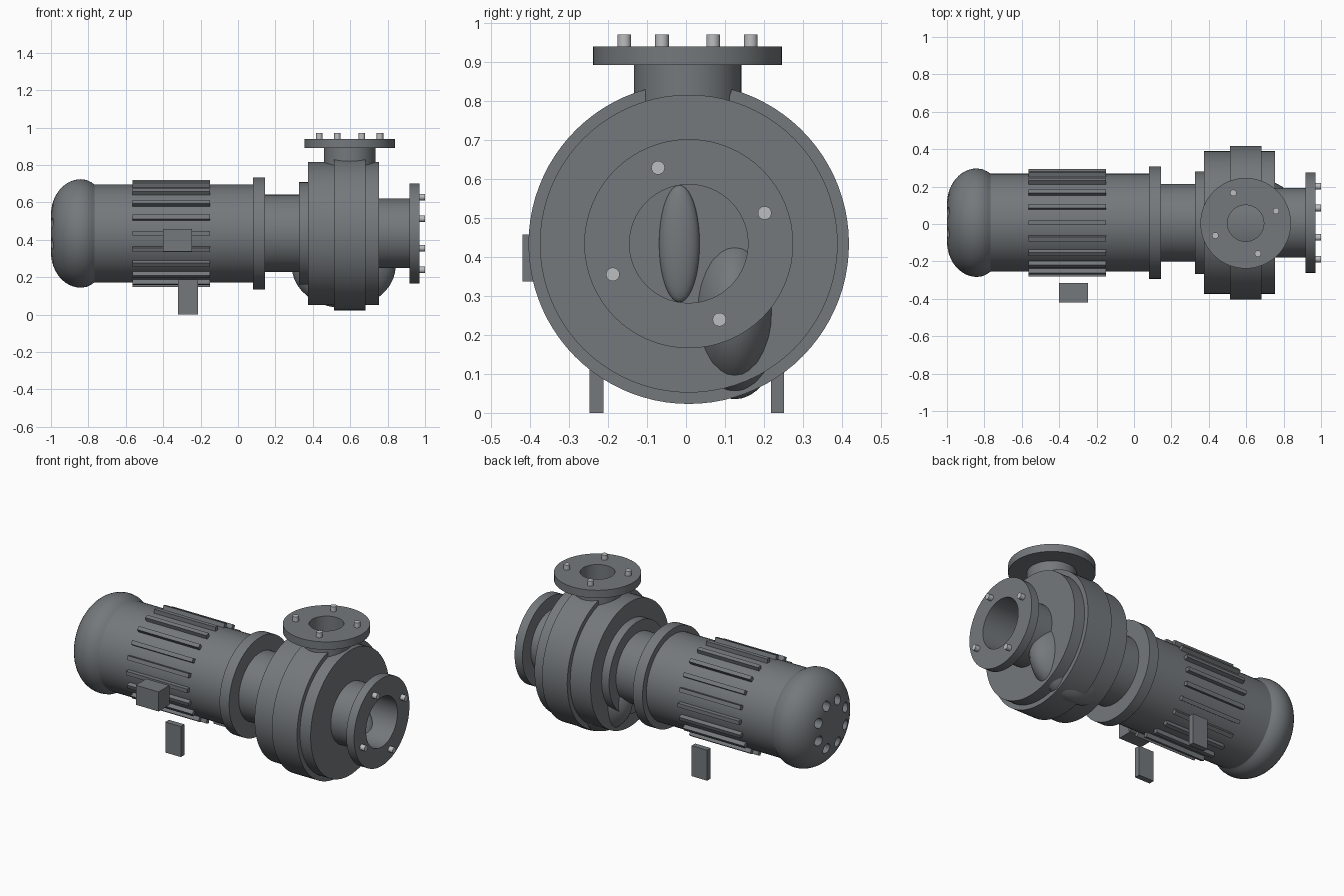
import bpy, bmesh, math
from mathutils import Vector, Matrix

if "Cube" in bpy.data.objects:
    bpy.data.objects.remove(bpy.data.objects["Cube"])

CY, CZ = 0.007, 0.434            # main shaft axis
OX, OY = 0.597, 0.004            # vertical outlet axis


def material(name, col):
    m = bpy.data.materials.new(name)
    m.diffuse_color = (*col, 1)
    m.use_nodes = True
    m.node_tree.nodes["Principled BSDF"].inputs["Base Color"].default_value = m.diffuse_color
    return m


CAST = material("dark grey cast iron", (0.175, 0.19, 0.2))
STEEL = material("light steel", (0.5, 0.51, 0.52))


def finish(name, bm, mat=CAST, smooth=True):
    bmesh.ops.remove_doubles(bm, verts=bm.verts, dist=1e-5)
    bmesh.ops.recalc_face_normals(bm, faces=bm.faces)
    me = bpy.data.meshes.new(name)
    bm.to_mesh(me)
    bm.free()
    ob = bpy.data.objects.new(name, me)
    bpy.context.collection.objects.link(ob)
    me.materials.append(mat)
    if smooth:
        shade(ob)
    return ob


def shade(ob):
    bpy.ops.object.select_all(action='DESELECT')
    ob.select_set(True)
    bpy.context.view_layer.objects.active = ob
    bpy.ops.object.shade_smooth_by_angle(angle=math.radians(32))


def lathe(name, profile, vertical=False, gap=0.0, n=64, mat=CAST, smooth=True):
    """Revolve a closed (along, radius) profile; gap is an opening at the top."""
    bm = bmesh.new()
    rings = []
    sweep = 2 * math.pi - gap
    for i in range(n + 1):
        t = math.pi / 2 + gap / 2 + sweep * i / n
        c, s = math.cos(t), math.sin(t)
        rings.append([bm.verts.new((OX + r * c, OY + r * s, a) if vertical
                                   else (a, CY + r * c, CZ + r * s))
                      for a, r in profile])
    k = len(profile)
    for p, q in zip(rings, rings[1:]):
        for j in range(k):
            if profile[j][1] == 0 and profile[(j + 1) % k][1] == 0:
                continue
            bm.faces.new((p[j], p[(j + 1) % k], q[(j + 1) % k], q[j]))
    if gap:
        bm.faces.new(rings[0])
        bm.faces.new(rings[-1])
    return finish(name, bm, mat, smooth)


def solid(name, a0, a1, r, inner=0.0, **kw):
    return lathe(name, [(a0, inner), (a0, r), (a1, r), (a1, inner)], **kw)


def box(name, lo, hi, rot=0.0, pivot=None):
    bm = bmesh.new()
    lo, hi = Vector(lo), Vector(hi)
    bmesh.ops.create_cube(bm, size=1, matrix=Matrix.Translation((lo + hi) / 2)
                          @ Matrix.Diagonal((*(hi - lo), 1)))
    return finish(name, bm)


def ellipsoid(name, centre, radii):
    bm = bmesh.new()
    bmesh.ops.create_uvsphere(bm, u_segments=32, v_segments=20, radius=1,
                              matrix=Matrix.Translation(centre) @ Matrix.Diagonal((*radii, 1)))
    return finish(name, bm)


def cylinders(name, places, r, depth, along_x, mat=CAST, smooth=True):
    bm = bmesh.new()
    turn = Matrix.Rotation(math.pi / 2, 4, 'Y') if along_x else Matrix()
    for p in places:
        bmesh.ops.create_cone(bm, cap_ends=True, segments=20, radius1=r, radius2=r,
                              depth=depth, matrix=Matrix.Translation(p) @ turn)
    return finish(name, bm, mat, smooth)


# Motor: barrel, domed fan cover and mounting flange
solid("motor_body", -0.8, 0.085, 0.262)
dome = [(-1.0, 0), (-1.0, 0.10)]
for i in range(1, 13):
    t = math.pi / 2 * i / 12
    dome.append((-0.84 - 0.16 * math.cos(t), 0.10 + 0.19 * math.sin(t)))
dome += [(-0.81, 0.286), (-0.785, 0.274), (-0.765, 0.26), (-0.765, 0)]
cover = lathe("fan_cover", dome, smooth=False)

# Vent holes sunk into the fan cover
angles = [math.radians(22.5 + 45 * i) for i in range(8)]
cutter = cylinders("vent_cutter", [(-0.98, CY + 0.14 * math.cos(t), CZ + 0.14 * math.sin(t))
                                   for t in angles], 0.03, 0.12, True, smooth=False)
cutter.hide_render = True
cutter.hide_viewport = False
mod = cover.modifiers.new("vents", 'BOOLEAN')
mod.operation = 'DIFFERENCE'
mod.solver = 'EXACT'
mod.object = cutter
bpy.ops.object.select_all(action='DESELECT')
cover.select_set(True)
bpy.context.view_layer.objects.active = cover
bpy.ops.object.modifier_apply(modifier=mod.name)
bpy.data.objects.remove(cutter)
shade(cover)

# Cooling fins around the barrel
bm = bmesh.new()
for i in range(20):
    m = (Matrix.Translation((-0.357, CY, CZ)) @ Matrix.Rotation(math.radians(18 * i), 4, 'X')
         @ Matrix.Translation((0, 0.27, 0)) @ Matrix.Diagonal((0.415, 0.034, 0.024, 1)))
    bmesh.ops.create_cube(bm, size=1, matrix=m)
finish("cooling_fins", bm)

# Terminal box and feet
box("terminal_box", (-0.4, -0.419, 0.337), (-0.245, -0.315, 0.457))
box("front_foot", (-0.32, -0.247, 0), (-0.215, -0.212, 0.187))
box("back_foot", (-0.32, 0.218, 0), (-0.215, 0.252, 0.187))

# Coupling between motor and pump
solid("motor_flange", 0.08, 0.145, 0.3)
solid("coupling_neck", 0.14, 0.33, 0.207)
solid("casing_back_flange", 0.325, 0.38, 0.274)

# Pump casing, raised band open below the outlet, and the lower bulge
solid("pump_casing", 0.375, 0.755, 0.382, n=80)
lathe("casing_band", [(0.513, 0.37), (0.513, 0.411), (0.683, 0.411), (0.683, 0.37)],
      gap=2 * math.asin(0.11 / 0.411), n=80)
ellipsoid("volute_bulge", (0.565, 0.125, 0.26), (0.278, 0.13, 0.225))

# Inlet pipe and flange
solid("inlet_pipe", 0.74, 0.93, 0.186, 0.152)
solid("inlet_flange", 0.917, 0.97, 0.268, 0.152)
ellipsoid("impeller_blade", (0.755, -0.017, CZ), (0.03, 0.052, 0.15))

# Outlet pipe and flange
solid("outlet_pipe", 0.76, 0.9, 0.138, 0.097, vertical=True)
solid("outlet_flange", 0.892, 0.94, 0.242, 0.097, vertical=True)

# Flange bolts
turns = [math.radians(22 + 90 * i) for i in range(4)]
cylinders("inlet_bolts", [(0.98, CY + 0.21 * math.cos(t), CZ + 0.21 * math.sin(t))
                          for t in turns], 0.0175, 0.04, True, STEEL)
cylinders("outlet_bolts", [(OX + 0.175 * math.cos(t), OY + 0.175 * math.sin(t), 0.95)
                           for t in turns], 0.0175, 0.04, False, STEEL)
